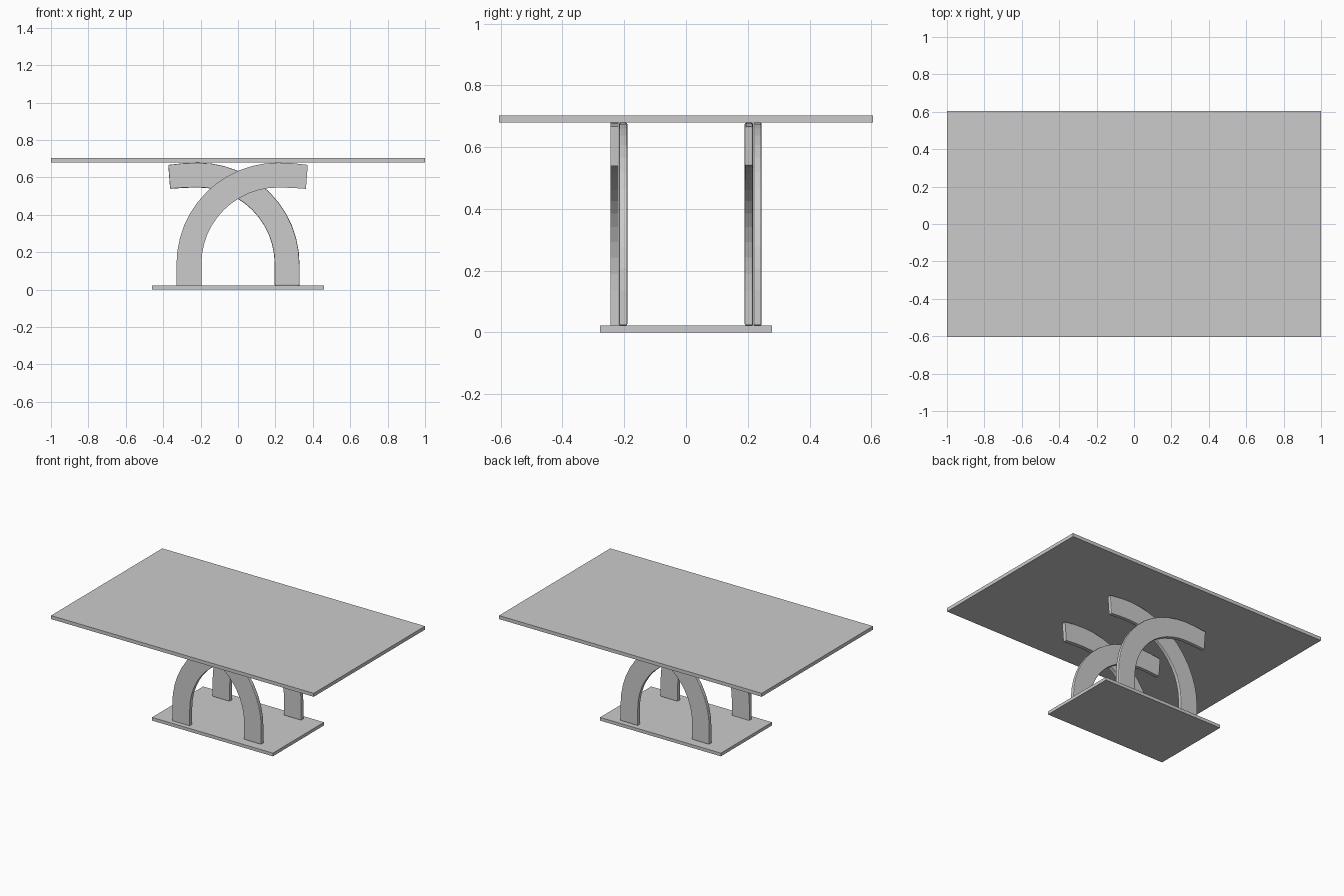
import bpy, bmesh, math

if "Cube" in bpy.data.objects:
    bpy.data.objects.remove(bpy.data.objects["Cube"])

SEG = 12                      # facets per quarter arc
CX, CZ = 0.214, 0.136         # arc centre
R_OUT, R_IN = 0.543, 0.410


def slab(name, sx, sy, z0, z1):
    bpy.ops.mesh.primitive_cube_add(size=1, location=(0, 0, (z0 + z1) / 2))
    ob = bpy.context.object
    ob.name = name
    ob.scale = (sx, sy, z1 - z0)
    bpy.ops.object.transform_apply(location=False, rotation=False, scale=True)
    return ob


def rail(r, end, foot):
    """One edge of the arch: straight foot, quarter arc, gently drooping tip."""
    pts = [(CX - r, foot)]
    for i in range(SEG + 1):
        a = math.pi - i / SEG * math.pi / 2
        pts.append((CX + r * math.cos(a), CZ + r * math.sin(a)))
    for t in (0.5, 1.0):
        pts.append((CX + t * (end[0] - CX), CZ + r + t * t * (end[1] - CZ - r)))
    return pts


def arch(name, y0, y1, side, bevel):
    foot = 0.022
    outer = rail(R_OUT, (0.373, 0.667), foot)
    inner = rail(R_IN, (0.363, 0.539), foot)
    bm = bmesh.new()
    rings = []
    for (ox, oz), (ix, iz) in zip(outer, inner):
        rings.append([bm.verts.new((side * x, y, z)) for x, y, z in
                      ((ox, y0, oz), (ox, y1, oz), (ix, y1, iz), (ix, y0, iz))])
    for a, b in zip(rings, rings[1:]):
        for k in range(4):
            n = (k + 1) % 4
            bm.faces.new((a[k], a[n], b[n], b[k]))
    bm.faces.new(rings[0])
    bm.faces.new(rings[-1])
    bmesh.ops.recalc_face_normals(bm, faces=bm.faces)
    me = bpy.data.meshes.new(name)
    bm.to_mesh(me)
    bm.free()
    ob = bpy.data.objects.new(name, me)
    bpy.context.collection.objects.link(ob)
    if bevel:
        m = ob.modifiers.new("edge_bevel", 'BEVEL')
        m.width = 0.005
        m.segments = 2
        m.limit_method = 'ANGLE'
        m.angle_limit = math.radians(40)
    return ob


# Table top and floor plate
slab("table_top", 2.0, 1.21, 0.679, 0.703)
slab("base_plate", 0.92, 0.556, 0.0, 0.022)

# Two pairs of crossing arches; side 1 stands on the left, -1 on the right
arch("front_arch_left", -0.245, -0.218, 1, False)
arch("front_arch_right", -0.217, -0.190, -1, True)
arch("back_arch_left", 0.190, 0.217, 1, True)
arch("back_arch_right", 0.218, 0.245, -1, True)
